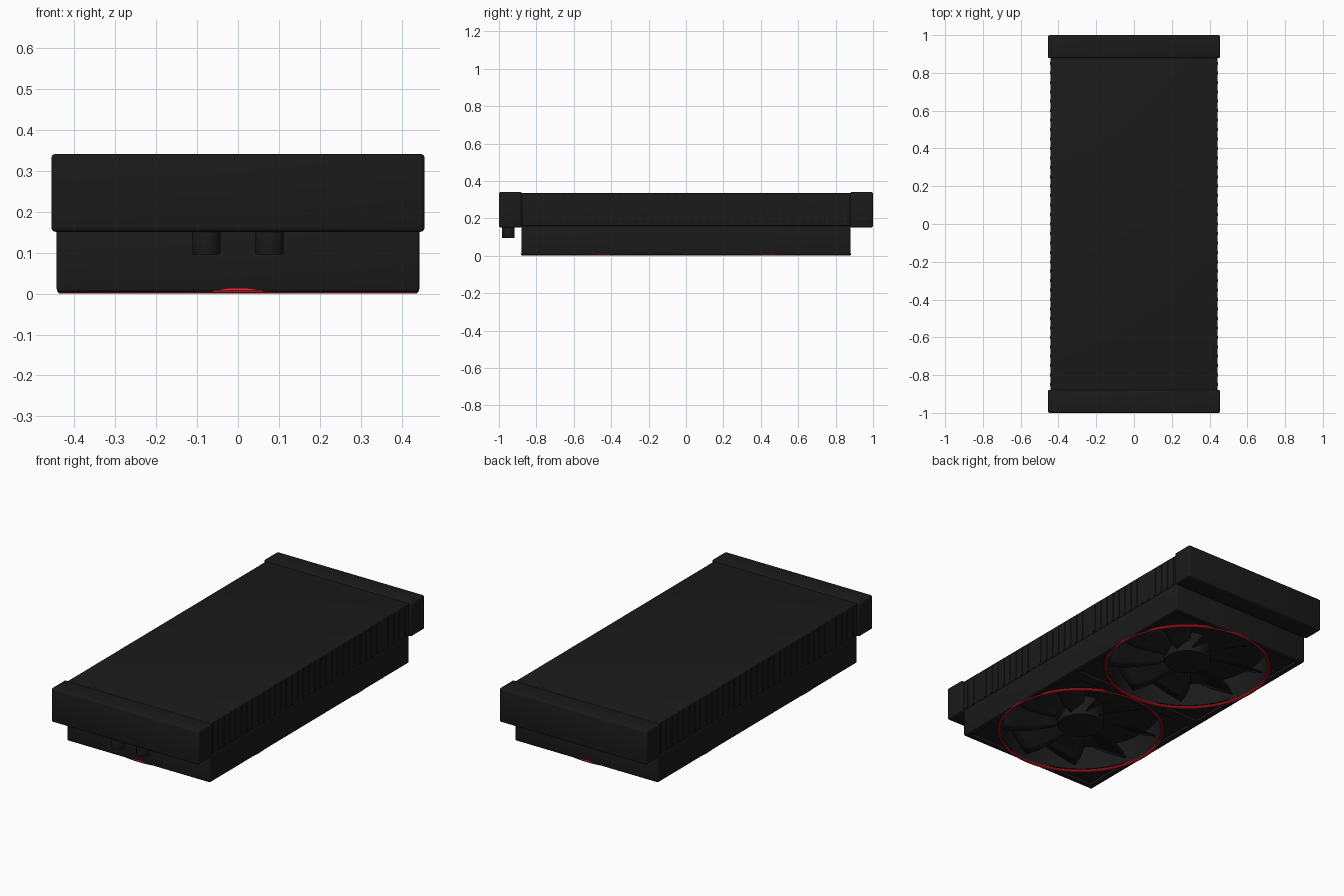
import bpy, bmesh, math
from mathutils import Matrix

old = bpy.data.objects.get("Cube")
if old:
    bpy.data.objects.remove(old, do_unlink=True)


def material(name, r, g, b):
    m = bpy.data.materials.new(name)
    m.use_nodes = True
    m.diffuse_color = (r, g, b, 1)
    bsdf = m.node_tree.nodes["Principled BSDF"]
    bsdf.inputs["Base Color"].default_value = (r, g, b, 1)
    bsdf.inputs["Roughness"].default_value = 0.6
    return m


BLACK = material("matte black", 0.0105, 0.0105, 0.0105)
RED = material("bright red", 0.8, 0.012, 0.025)


def finish(name, bm, mat, smooth=True):
    bmesh.ops.recalc_face_normals(bm, faces=bm.faces)
    mesh = bpy.data.meshes.new(name)
    bm.to_mesh(mesh)
    bm.free()
    ob = bpy.data.objects.new(name, mesh)
    bpy.context.collection.objects.link(ob)
    if mat:
        mesh.materials.append(mat)
    bpy.ops.object.select_all(action='DESELECT')
    ob.select_set(True)
    bpy.context.view_layer.objects.active = ob
    if smooth:
        bpy.ops.object.shade_smooth_by_angle(angle=math.radians(35))
    return ob


def add_box(bm, x0, x1, y0, y1, z0, z1):
    mid = Matrix.Translation(((x0 + x1) / 2, (y0 + y1) / 2, (z0 + z1) / 2))
    size = Matrix.Diagonal((x1 - x0, y1 - y0, z1 - z0, 1))
    bmesh.ops.create_cube(bm, size=1, matrix=mid @ size)


def box(name, x0, x1, y0, y1, z0, z1, mat, bevel=0.0):
    bm = bmesh.new()
    add_box(bm, x0, x1, y0, y1, z0, z1)
    if bevel:
        bmesh.ops.bevel(bm, geom=bm.edges[:], offset=bevel, segments=3,
                        profile=0.5, affect='EDGES')
    return finish(name, bm, mat)


def cylinder(name, x, y, z0, z1, radius, mat, sides=64, bevel=0.0):
    bm = bmesh.new()
    bmesh.ops.create_cone(bm, cap_ends=True, segments=sides, radius1=radius,
                          radius2=radius, depth=z1 - z0,
                          matrix=Matrix.Translation((x, y, (z0 + z1) / 2)))
    if bevel:
        rims = [e for e in bm.edges if abs(e.verts[0].co.z - e.verts[1].co.z) < 1e-5]
        bmesh.ops.bevel(bm, geom=rims, offset=bevel, segments=2,
                        profile=0.5, affect='EDGES')
    return finish(name, bm, mat)


def cut(target, cutter):
    mod = target.modifiers.new("cut", 'BOOLEAN')
    mod.operation = 'DIFFERENCE'
    mod.solver = 'EXACT'
    mod.object = cutter
    bpy.ops.object.select_all(action='DESELECT')
    target.select_set(True)
    bpy.context.view_layer.objects.active = target
    bpy.ops.object.modifier_apply(modifier=mod.name)
    bpy.data.objects.remove(cutter, do_unlink=True)


def ring(name, y, z, radius, thick, mat, steps=96, sides=10):
    bm = bmesh.new()
    loops = []
    for i in range(steps):
        a = math.tau * i / steps
        loop = []
        for j in range(sides):
            b = math.tau * j / sides
            r = radius + thick * math.cos(b)
            loop.append(bm.verts.new((r * math.cos(a), y + r * math.sin(a),
                                      z + thick * math.sin(b))))
        loops.append(loop)
    for i in range(steps):
        p, q = loops[i], loops[(i + 1) % steps]
        for j in range(sides):
            k = (j + 1) % sides
            bm.faces.new((p[j], q[j], q[k], p[k]))
    return finish(name, bm, mat)


def blades(name, y, count=9, rings=6, chord=5):
    # pitched blades, each a small curved sheet given thickness
    bm = bmesh.new()
    for n in range(count):
        rows = []
        for i in range(rings + 1):
            t = i / rings
            r = 0.11 + 0.3 * t
            width = 0.6 - 0.16 * t
            rise = 0.05 + 0.05 * t
            row = []
            for j in range(chord + 1):
                u = j / chord - 0.5
                a = math.tau * n / count + 0.12 * t * t + width * u
                row.append(bm.verts.new((r * math.cos(a), y + r * math.sin(a),
                                         0.082 + rise * u)))
            rows.append(row)
        for p, q in zip(rows, rows[1:]):
            for j in range(chord):
                bm.faces.new((p[j], q[j], q[j + 1], p[j + 1]))
    ob = finish(name, bm, BLACK)
    solid = ob.modifiers.new("thickness", 'SOLIDIFY')
    solid.thickness = 0.006
    solid.offset = 0


# heatsink body and lower fan shroud
box("heatsink_body", -0.443, 0.443, -0.9, 0.9, 0.16, 0.335, BLACK, 0.004)
shroud = box("fan_shroud", -0.443, 0.443, -0.88, 0.88, 0.004, 0.162, BLACK, 0.008)

# wrap-over end caps
for side, label in ((-1, "front"), (1, "back")):
    y0, y1 = sorted((side * 0.878, side * 1.0))
    box(label + "_end_cap", -0.456, 0.456, y0, y1, 0.151, 0.341, BLACK, 0.01)

# side fins
for side, label in ((-1, "right"), (1, "left")):
    bm = bmesh.new()
    x0, x1 = sorted((side * 0.43, side * 0.446))
    for i in range(35):
        y = -0.85 + 0.05 * i
        add_box(bm, x0, x1, y - 0.008, y + 0.008, 0.165, 0.33)
    finish(label + "_side_fins", bm, BLACK, smooth=False)

# connector pegs under the front cap
for x, label in ((-0.077, "right"), (0.077, "left")):
    cylinder(label + "_connector_peg", x, -0.95, 0.095, 0.16, 0.034, BLACK, 32, 0.002)

# two fans, each in a shallow square recess with a round well
for side, label in ((-1, "front"), (1, "back")):
    y = 0.44 * side
    cut(shroud, box("recess_cutter", -0.41, 0.41, y - 0.41, y + 0.41, -0.05, 0.018, None))
    cut(shroud, cylinder("well_cutter", 0, y, -0.05, 0.15, 0.428, None, 96))
    ring(label + "_fan_ring", y, 0.008, 0.434, 0.008, RED)
    cylinder(label + "_fan_hub", 0, y, 0.036, 0.155, 0.123, BLACK, 64, 0.006)
    blades(label + "_fan_blades", y)

bpy.ops.object.select_all(action='DESELECT')
shroud.select_set(True)
bpy.context.view_layer.objects.active = shroud
bpy.ops.object.shade_smooth_by_angle(angle=math.radians(35))
